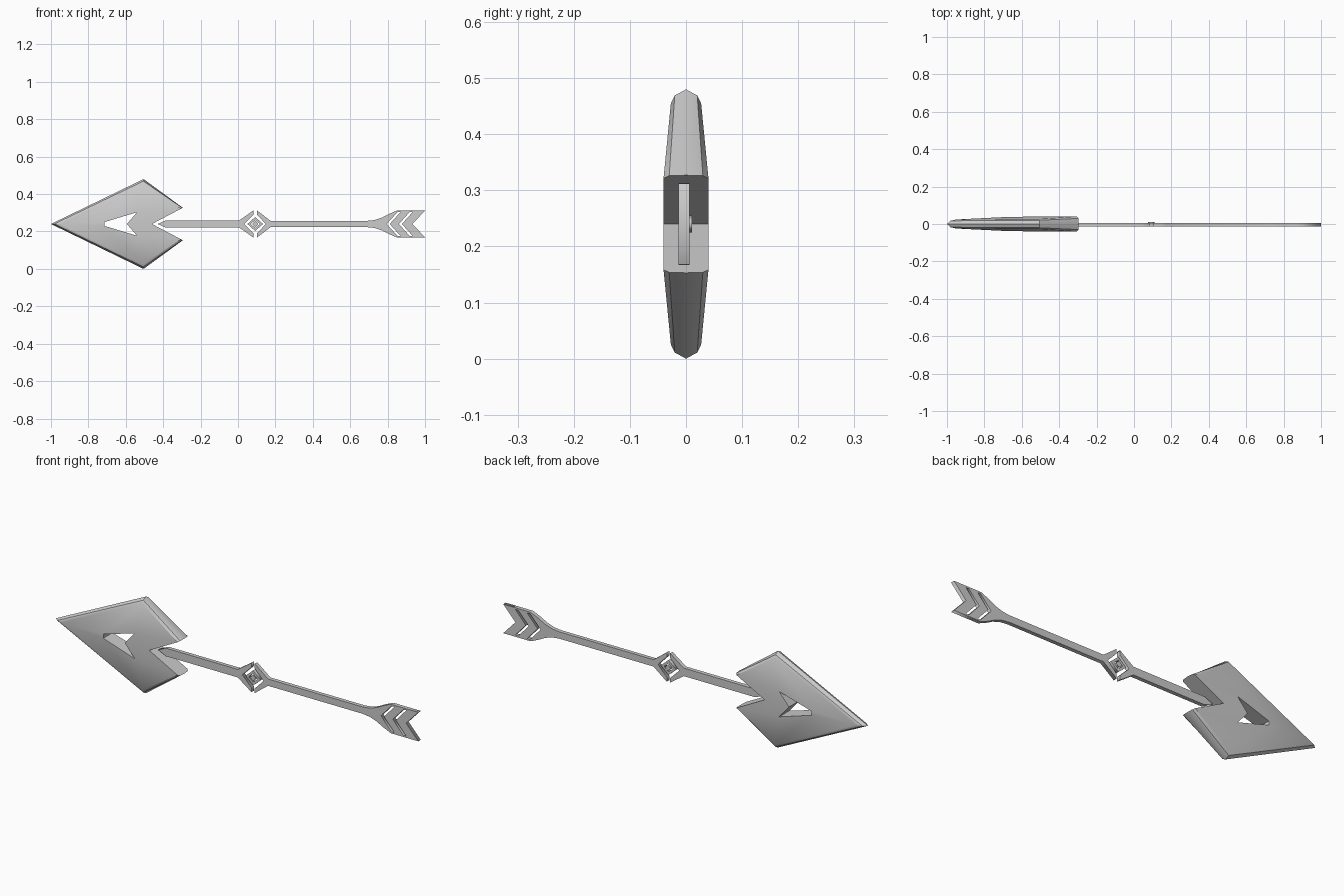
import bpy, bmesh, math

if "Cube" in bpy.data.objects:
    bpy.data.objects.remove(bpy.data.objects["Cube"])

C = 0.24          # height of the arrow's long axis


def smooth(obj, angle):
    bpy.ops.object.select_all(action='DESELECT')
    obj.select_set(True)
    bpy.context.view_layer.objects.active = obj
    bpy.ops.object.shade_smooth_by_angle(angle=math.radians(angle))


def plate(name, outlines, y0, y1):
    """Flat plate cut from x/z outlines (z measured from the axis); inner outlines are holes."""
    cu = bpy.data.curves.new(name, 'CURVE')
    cu.dimensions = '2D'
    cu.fill_mode = 'BOTH'
    cu.extrude = (y1 - y0) / 2
    for pts in outlines:
        sp = cu.splines.new('POLY')
        sp.points.add(len(pts) - 1)
        for p, (x, z) in zip(sp.points, pts):
            p.co = (x, z, 0, 1)
        sp.use_cyclic_u = True
    ob = bpy.data.objects.new(name, cu)
    bpy.context.collection.objects.link(ob)
    ob.rotation_euler.x = math.pi / 2
    ob.location = (0, (y0 + y1) / 2, C)
    bpy.ops.object.select_all(action='DESELECT')
    ob.select_set(True)
    bpy.context.view_layer.objects.active = ob
    bpy.ops.object.convert(target='MESH')
    return bpy.context.view_layer.objects.active


def mirrored(upper):
    """Close an upper half outline with its reflection below the axis."""
    return upper + [(x, -z) for x, z in reversed(upper) if abs(z) > 1e-6]


def diamond(cx, w, h):
    return [(cx - w, 0), (cx, h), (cx + w, 0), (cx, -h)]


# Arrowhead: one quarter, repeated four times and welded
A = [(-.295, 0, .087), (-.297, .03, .086), (-.305, .04, .0817)]     # barb
T = [(-.505, 0, .24), (-.506, .02, .229), (-.507, .027, .215)]      # shoulder
P = [(-1, 0, 0), (-.982, .017, 0), (-.95, .024, 0)]                 # tip
N = (-.46, .04, -0.0)                                               # notch
HOLE = [(-.594, .04, 0), (-.54, .04, .063), (-.715, .036, .01), (-.715, .036, 0)]


def flat(p):
    return (p[0], 0, p[2])


faces = [[A[2], N, HOLE[0], HOLE[1]], [T[2], A[2], HOLE[1]],
         [T[2], HOLE[1], HOLE[2], P[2]], [P[2], HOLE[2], HOLE[3]],
         [N, flat(N), A[0], A[1], A[2]]]
for k in range(2):
    faces += [[A[k], T[k], T[k + 1], A[k + 1]], [T[k], P[k], P[k + 1], T[k + 1]]]
for a, b in zip(HOLE, HOLE[1:]):
    faces.append([a, b, flat(b), flat(a)])

bm = bmesh.new()
for sy in (1, -1):
    for sz in (1, -1):
        for f in faces:
            bm.faces.new([bm.verts.new((x, sy * y, C + sz * z)) for x, y, z in f])
bmesh.ops.remove_doubles(bm, verts=bm.verts, dist=1e-5)
bmesh.ops.recalc_face_normals(bm, faces=bm.faces)
me = bpy.data.meshes.new("arrowhead")
bm.to_mesh(me)
bm.free()
head = bpy.data.objects.new("arrowhead", me)
bpy.context.collection.objects.link(head)
smooth(head, 35)

# Front shaft ending in the left half of the split diamond frame
Y0, Y1 = -.013, .0065
plate("front_shaft", [mirrored([(-.43, 0), (-.385, .02), (.008, .02), (.083, .073),
                                (.083, .05), (.033, 0)])], Y0, Y1)

# Rear shaft: right half of the frame, flare and feathers with chevron slits
rear = mirrored([(.149, 0), (.101, .05), (.101, .073), (.174, .017), (.69, .017), (.73, .021),
                 (.77, .034), (.81, .055), (.85, .072), (1, .072), (.933, 0)])


def slit(x, w=.016, h=.064, run=.058):
    return mirrored([(x + w, 0), (x + w + run, h), (x + run, h), (x, 0)])


plate("rear_shaft_and_feathers", [rear, slit(.795), slit(.86)], Y0, Y1)

# Small diamond ornament inside the frame
plate("inner_diamond_ring", [diamond(.092, .042, .037), diamond(.092, .024, .021)], Y0, Y1)
plate("inner_diamond_core", [diamond(.092, .017, .015)], Y0, .011)
